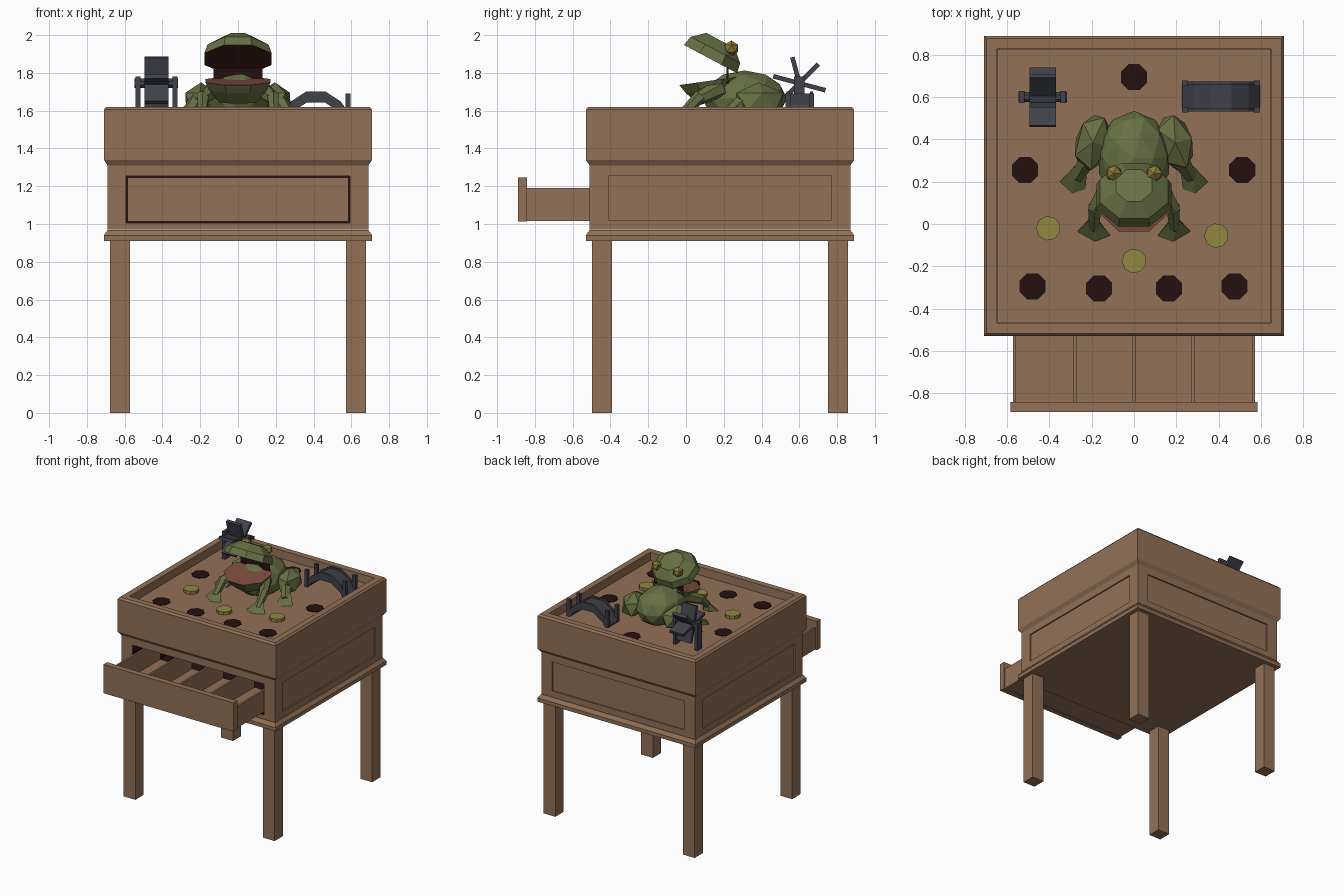
import bpy, bmesh, math
from mathutils import Vector, Matrix

if "Cube" in bpy.data.objects:
    bpy.data.objects.remove(bpy.data.objects["Cube"])


def material(name, rgb):
    m = bpy.data.materials.new(name)
    m.use_nodes = True
    m.diffuse_color = (*rgb, 1)
    m.node_tree.nodes["Principled BSDF"].inputs["Base Color"].default_value = (*rgb, 1)
    return m


wood = material("wood brown", (0.29, 0.165, 0.095))
hollow = material("hole dark", (0.018, 0.005, 0.005))
green = material("frog green", (0.135, 0.16, 0.058))
mouth = material("mouth maroon", (0.055, 0.017, 0.013))
tongue = material("tongue red", (0.21, 0.075, 0.048))
gold = material("eye gold", (0.27, 0.2, 0.04))
coin = material("coin olive", (0.28, 0.25, 0.055))
slate = material("slate grey", (0.052, 0.054, 0.07))

CY = 0.18      # table centre in y
FLOOR = 1.555  # tray floor height


def finish(name, bm, *mats):
    bmesh.ops.recalc_face_normals(bm, faces=bm.faces[:])
    me = bpy.data.meshes.new(name)
    bm.to_mesh(me)
    bm.free()
    for m in mats:
        me.materials.append(m)
    ob = bpy.data.objects.new(name, me)
    bpy.context.collection.objects.link(ob)
    return ob


def box(name, x, y, z, mat):
    """Box from (min, max) pairs."""
    bm = bmesh.new()
    bmesh.ops.create_cube(bm, size=1)
    for v in bm.verts:
        v.co = [(a + b) / 2 + c * (b - a) for (a, b), c in zip((x, y, z), v.co)]
    return finish(name, bm, mat)


def loft(name, rings, sides, mats, place=Matrix(), flat=True):
    """Stack of regular polygons (rx, ry, z); second material on the first cap."""
    bm = bmesh.new()
    loops = []
    for rx, ry, z in rings:
        k = 1 / math.cos(math.pi / sides) if flat else 1
        angles = [(i + 0.5) * math.tau / sides for i in range(sides)]
        loops.append([bm.verts.new(place @ Vector((rx * k * math.cos(a), ry * k * math.sin(a), z)))
                      for a in angles])
    for lo, hi in zip(loops, loops[1:]):
        for i in range(sides):
            j = (i + 1) % sides
            bm.faces.new((lo[i], lo[j], hi[j], hi[i]))
    bm.faces.new(loops[0]).material_index = len(mats) - 1
    bm.faces.new(loops[-1])
    return finish(name, bm, *mats)


def square(name, steps):
    return loft(name, [(h, h, z) for h, z in steps], 4, [wood], Matrix.Translation((0, CY, 0)))


def hull(name, points, mat):
    bm = bmesh.new()
    for p in points:
        bm.verts.new(p)
    bmesh.ops.convex_hull(bm, input=bm.verts[:])
    return finish(name, bm, mat)


def blob(name, centre, radii, mat, sub=1, tilt=0):
    bm = bmesh.new()
    bmesh.ops.create_icosphere(bm, subdivisions=sub, radius=1)
    m = Matrix.Translation(centre) @ Matrix.Rotation(tilt, 4, "Z") @ Matrix.Diagonal((*radii, 1))
    bmesh.ops.transform(bm, matrix=m, verts=bm.verts[:])
    return finish(name, bm, mat)


def limb(name, a, b, ra, rb, mat, sides=6):
    a, b = Vector(a), Vector(b)
    turn = (b - a).to_track_quat("Z", "Y").to_matrix().to_4x4()
    return loft(name, [(ra, ra, 0), (rb, rb, (b - a).length)], sides, [mat],
                Matrix.Translation(a) @ turn, False)


# Table: legs, moulding and recessed tray
for sx, side in ((-1, "right"), (1, "left")):
    for sy, end in ((-1, "front"), (1, "back")):
        cx, cy = sx * 0.625, CY + sy * 0.625
        box(f"{end}_{side}_leg", (cx - 0.053, cx + 0.053), (cy - 0.053, cy + 0.053), (0, 0.93), wood)
square("base_moulding", [(0.71, 0.91), (0.71, 0.94), (0.69, 0.968)])
square("tray", [(0.69, 1.31), (0.71, 1.34), (0.71, 1.605), (0.697, 1.62),
                (0.648, 1.62), (0.645, FLOOR)])

# Cabinet: recessed panels on three sides, drawer opening in front
bm = bmesh.new()
bmesh.ops.create_cube(bm, size=1)
for v in bm.verts:
    v.co = (v.co.x * 1.38, v.co.y * 1.38 + CY, 1.14 + v.co.z * 0.34)
bm.normal_update()
for f in [f for f in bm.faces if abs(f.normal.z) < 0.5]:
    n = f.normal.copy()
    front = n.y < -0.5
    bmesh.ops.inset_individual(bm, faces=[f], thickness=0.05)
    for v in f.verts:
        v.co.z = 1.255 if v.co.z > 1.14 else 1.005 if front else 1.02
        if abs(n.x) < 0.5:
            v.co.x = math.copysign(0.592, v.co.x)
        else:
            v.co.y = CY + math.copysign(0.59, v.co.y - CY)
    bmesh.ops.inset_individual(bm, faces=[f], thickness=0.0005, depth=-0.5 if front else -0.01)
    if front:
        f.material_index = 1
        for e in f.edges:
            for g in e.link_faces:
                g.material_index = 1
finish("cabinet", bm, wood, hollow)

# Open drawer with dividers
box("drawer_front", (-0.585, 0.585), (-0.89, -0.843), (1.012, 1.245), wood)
box("drawer_bottom", (-0.572, 0.572), (-0.85, -0.2), (1.015, 1.03), wood)
for x, label in ((-0.565, "right_side"), (-0.28, "right_divider"), (0, "middle_divider"),
                 (0.28, "left_divider"), (0.565, "left_side")):
    box("drawer_" + label, (x - 0.008, x + 0.008), (-0.85, -0.2), (1.02, 1.19), wood)

# Holes and coins on the tray floor
for x, y in ((0, 0.695), (-0.515, 0.255), (0.512, 0.255), (-0.48, -0.295),
             (-0.165, -0.305), (0.165, -0.305), (0.475, -0.295)):
    loft("hole", [(0.062, 0.062, 0), (0.062, 0.062, 0.006)], 8, [hollow],
         Matrix.Translation((x, y, FLOOR - 0.001)))
for x, y in ((-0.405, -0.02), (0, -0.175), (0.39, -0.055)):
    loft("coin", [(0.055, 0.055, 0), (0.055, 0.055, 0.025)], 9, [coin],
         Matrix.Translation((x, y, FLOOR)))

# Frog: body, open head and jaw
blob("frog_body", (0, 0.31, 1.665), (0.175, 0.225, 0.148), green, 2)
head = Matrix.Translation((0, 0.13, 1.873)) @ Matrix.Rotation(math.radians(-28), 4, "X")
loft("frog_head", [(0.178, 0.16, 0), (0.162, 0.148, 0.055), (0.085, 0.085, 0.112)], 8,
     [green, mouth], head)
jaw = Matrix.Translation((0, 0.125, 1.758)) @ Matrix.Rotation(math.radians(8), 4, "X")
loft("frog_jaw", [(0.172, 0.162, 0), (0.15, 0.135, -0.045), (0.1, 0.08, -0.11)], 8,
     [green, tongue], jaw)
box("frog_throat", (-0.13, 0.13), (0.215, 0.224), (1.74, 1.825), hollow)

# Frog: paired eyes and legs
for s, side in ((-1, "right"), (1, "left")):
    blob(f"{side}_eye", (s * 0.096, 0.24, 1.93), (0.042, 0.042, 0.042), gold)
    blob(f"{side}_thigh", (s * 0.195, 0.385, 1.65), (0.092, 0.15, 0.1), green, 1, s * 0.25)
    limb(f"{side}_shin", (s * 0.21, 0.32, 1.66), (s * 0.27, 0.22, 1.58), 0.05, 0.03, green)
    hull(f"{side}_hind_foot", [(s * x, y, z) for x, y, z in (
        (0.22, 0.29, 1.63), (0.28, 0.275, 1.63), (0.22, 0.28, FLOOR), (0.28, 0.27, FLOOR),
        (0.35, 0.2, FLOOR), (0.29, 0.145, FLOOR), (0.23, 0.165, FLOOR))], green)
    limb(f"{side}_upper_arm", (s * 0.12, 0.18, 1.72), (s * 0.185, 0.07, 1.665), 0.05, 0.036, green)
    limb(f"{side}_forearm", (s * 0.185, 0.08, 1.68), (s * 0.19, -0.02, 1.58), 0.036, 0.025, green)
    hull(f"{side}_front_foot", [(s * x, y, z) for x, y, z in (
        (0.17, 0.015, 1.62), (0.215, 0.015, 1.62), (0.17, 0.02, FLOOR), (0.215, 0.02, FLOOR),
        (0.268, -0.035, FLOOR), (0.185, -0.083, FLOOR), (0.112, -0.055, FLOOR))], green)

# Water wheel on two posts
WX, WY, WZ = -0.432, 0.6, 1.745
limb("wheel_axle", (WX - 0.115, WY, WZ), (WX + 0.115, WY, WZ), 0.026, 0.026, slate, 8)
for i in range(6):
    paddle = box("wheel_paddle", (-0.063, 0.063), (0, 0.143), (-0.012, 0.012), slate)
    paddle.data.transform(Matrix.Translation((WX, WY, WZ))
                          @ Matrix.Rotation(math.radians(45 + 60 * i), 4, "X"))
for s in (-1, 1):
    x = WX + s * 0.098
    box("wheel_post", (x - 0.013, x + 0.013), (WY - 0.028, WY + 0.028), (FLOOR, 1.78), slate)


# Arched bridge with rails and corner posts
def arch(name, y0, y1, lift, thick):
    path = [(-0.185, 1.565), (-0.13, 1.638), (-0.05, 1.69),
            (0.05, 1.69), (0.13, 1.638), (0.185, 1.565)]
    bm = bmesh.new()
    rows = [[bm.verts.new((0.412 + x, y, z + lift - d)) for y, d in
             ((y0, 0), (y1, 0), (y1, thick), (y0, thick))] for x, z in path]
    for a, b in zip(rows, rows[1:]):
        for i in range(4):
            bm.faces.new((a[i], a[i - 1], b[i - 1], b[i]))
    bm.faces.new(rows[0])
    bm.faces.new(rows[-1])
    finish(name, bm, slate)


arch("bridge_deck", 0.535, 0.67, 0, 0.045)
for y in (0.54, 0.665):
    arch("bridge_rail", y - 0.008, y + 0.008, 0.012, 0.06)
    for x in (0.24, 0.582):
        box("bridge_post", (x - 0.014, x + 0.014), (y - 0.013, y + 0.013), (FLOOR, 1.69), slate)
